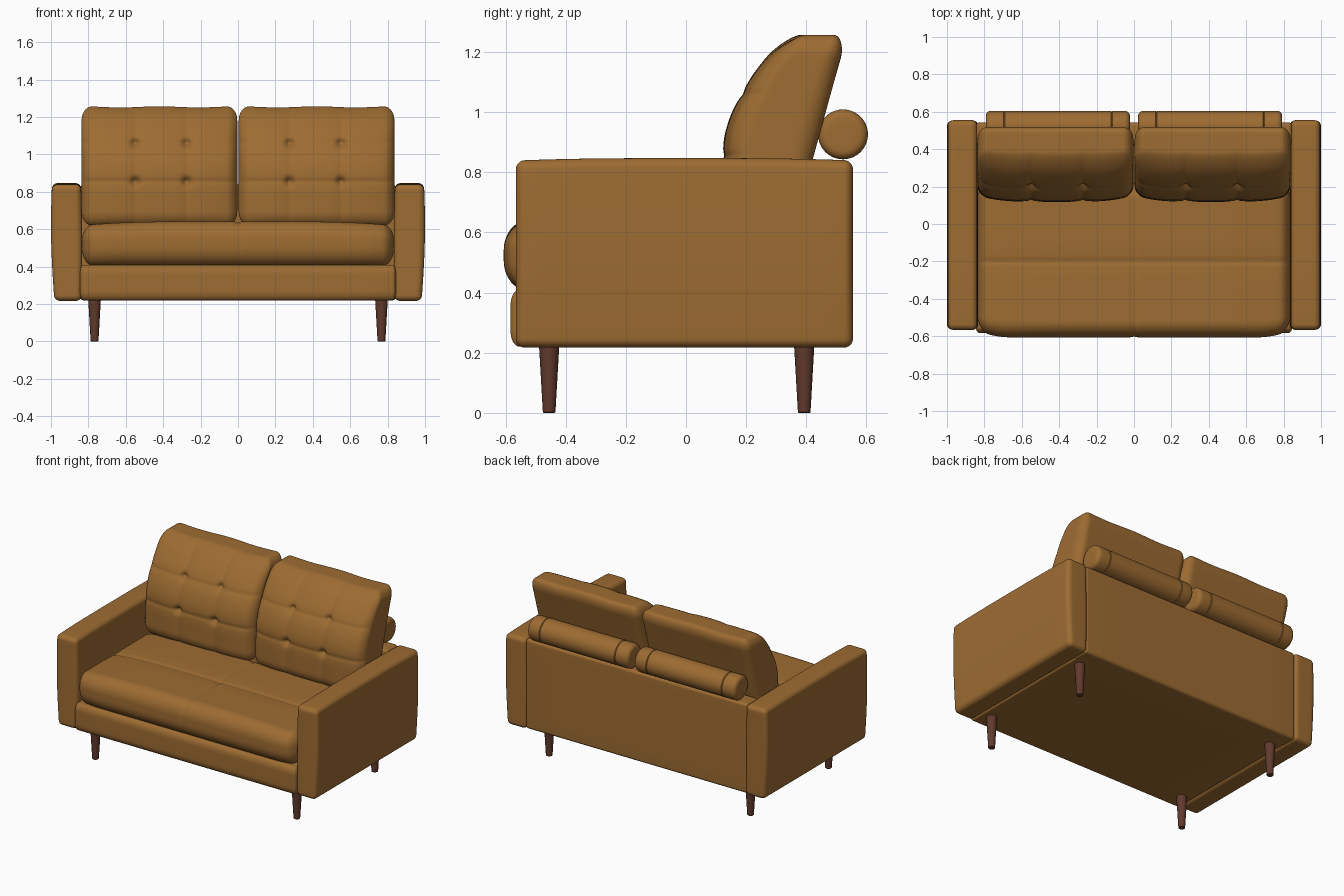
import bpy, bmesh, math
from math import exp, pi, tan, cos, sin
from mathutils import Vector

if "Cube" in bpy.data.objects:
    bpy.data.objects.remove(bpy.data.objects["Cube"])

def material(name, col):
    m = bpy.data.materials.new(name)
    m.diffuse_color = (*col, 1)
    m.use_nodes = True
    m.node_tree.nodes["Principled BSDF"].inputs["Base Color"].default_value = m.diffuse_color
    return m

LEATHER = material("tan leather", (0.34, 0.15, 0.032))
WOOD = material("dark wood", (0.12, 0.042, 0.026))

def finish(name, bm, mat):
    bmesh.ops.remove_doubles(bm, verts=bm.verts, dist=1e-5)
    bmesh.ops.recalc_face_normals(bm, faces=bm.faces)
    me = bpy.data.meshes.new(name)
    bm.to_mesh(me)
    bm.free()
    me.materials.append(mat)
    ob = bpy.data.objects.new(name, me)
    bpy.context.collection.objects.link(ob)
    for p in me.polygons:
        p.use_smooth = True
    return ob

def axis(h, r, n, k=5):
    """Grid positions along one axis: fine in the rounded corners, even between."""
    c = h - r
    hi = [c + r * tan(pi / 4 * i / k) for i in range(k + 1)]
    mid = [-c + 2 * c * i / n for i in range(1, n)]
    return [-v for v in reversed(hi)] + mid + hi

def rounded_box(name, lo, hi, r, n, shape=None, flip=1):
    """Box with rounded edges (a radius per axis), reshaped by shape(point)."""
    h = [(b - a) / 2 for a, b in zip(lo, hi)]
    c = Vector([(b + a) / 2 for a, b in zip(lo, hi)])
    ax = [axis(h[i], r[i], n[i]) for i in range(3)]

    def place(p):
        q = [max(-(h[i] - r[i]), min(h[i] - r[i], p[i])) for i in range(3)]
        d = Vector([(p[i] - q[i]) / r[i] for i in range(3)]).normalized()
        v = Vector([q[i] + r[i] * d[i] for i in range(3)]) + c
        if shape:
            v = Vector(shape(*v))
        v.x *= flip
        return v

    bm = bmesh.new()
    for i in range(3):
        j, k = (i + 1) % 3, (i + 2) % 3
        for s in (-1, 1):
            rows = []
            for a in ax[j]:
                row = []
                for b in ax[k]:
                    p = [0, 0, 0]
                    p[i], p[j], p[k] = s * h[i], a, b
                    row.append(bm.verts.new(place(p)))
                rows.append(row)
            for a in range(len(rows) - 1):
                for b in range(len(rows[0]) - 1):
                    bm.faces.new((rows[a][b], rows[a + 1][b], rows[a + 1][b + 1], rows[a][b + 1]))
    return finish(name, bm, LEATHER)

def lathe(name, profile, origin, direction, mat, seg=32):
    """Revolve (radius, distance) pairs about an axis through origin."""
    rot = Vector((0, 0, 1)).rotation_difference(Vector(direction))
    bm = bmesh.new()
    rings = [[bm.verts.new(rot @ Vector((r * cos(2 * pi * i / seg), r * sin(2 * pi * i / seg), t))
              + Vector(origin)) for i in range(seg)] for r, t in profile]
    for a, b in zip(rings, rings[1:]):
        for i in range(seg):
            j = (i + 1) % seg
            bm.faces.new((a[i], a[j], b[j], b[i]))
    bm.faces.new(rings[0])
    bm.faces.new(rings[-1])
    ob = finish(name, bm, mat)
    bpy.context.view_layer.objects.active = ob
    ob.select_set(True)
    bpy.ops.object.shade_smooth_by_angle(angle=math.radians(40))
    ob.select_set(False)
    return ob

def line(d, w):
    return exp(-(d / w) ** 2)

# Base with front rail, and back panel
rounded_box("base_rail", (-0.845, -0.583, 0.22), (0.845, 0.5, 0.41), (0.02, 0.03, 0.05), (8, 8, 4))
rounded_box("back_panel", (-0.845, 0.42, 0.22), (0.845, 0.543, 0.838), (0.02, 0.02, 0.02), (8, 2, 8))

# Arms: outer and inner faces slightly puffed
def arm_shape(x, y, z):
    up = (z - 0.22) / 0.625
    puff = max(0, sin(pi * min(1, up * 0.85)))
    t = (x - 0.915) / 0.073
    return (x + (0.014 * puff if t > 0 else -0.006 * puff) * abs(t) - 0.006 * (1 - up),
            y, z - 0.008 * up * abs(y / 0.56) ** 3)

# Seat cushion: crowned top, centre seam and cross seam
def seat_shape(x, y, z):
    top = max(0, (z - 0.52) / 0.12)
    front = max(0, min(1, (-0.3 - y) / 0.3))
    edge = max(0, (abs(x) - 0.66) / 0.175)
    z -= top * (0.022 * abs(x / 0.835) ** 4 + 0.008 * line(x, 0.012)
                + 0.006 * line(y + 0.2, 0.012) + 0.004 * line(y + 0.2, 0.06))
    return x, y + front * (0.035 * edge ** 2 + 0.004 * line(x, 0.012)), z

rounded_box("seat_cushion", (-0.835, -0.606, 0.405), (0.835, 0.22, 0.642),
            (0.06, 0.085, 0.1), (90, 60, 4), seat_shape)

# Back cushions: leaning profile with seams and pinched tufts on the front
def back_shape(x, y, z):
    t = (y - 0.3) / 0.15
    f = 0.118 + 1.2 * max(0, z - 0.83) ** 2
    b = 0.36 + 0.275 * (z - 0.62)
    w = max(0, -t)
    u = (x - 0.42) / 0.415
    push = 0.035 * abs(u) ** 4
    for sx in (0.275, 0.55):
        push += 0.004 * line(x - sx, 0.012) + 0.006 * line(x - sx, 0.045)
        for sz in (0.855, 1.06):
            push += 0.024 * line(math.hypot(x - sx, z - sz), 0.022)
    for sz in (0.855, 1.06):
        push += 0.004 * line(z - sz, 0.012) + 0.004 * line(z - sz, 0.04)
    top = max(0, (z - 1.1) / 0.157)
    return (x, (f + b) / 2 + t * (b - f) / 2 + w * push,
            z - 0.006 * top * (1 - math.cos(2 * pi * u)) / 2)

# Bolster outline: rounded ends, seam grooves near each end
R, L = 0.083, 0.77
end = [(0.03, 0.0)] + [(R - 0.028 + 0.028 * sin(a * pi / 10), 0.028 - 0.028 * cos(a * pi / 10)) for a in range(6)]
half = end + [(R, 0.094), (R - 0.004, 0.098), (R, 0.102)]
bolster = half + [(r, L - t) for r, t in reversed(half)]

for s, side in ((-1, "left"), (1, "right")):
    rounded_box(side + "_arm", (0.842, -0.566, 0.217), (0.988, 0.555, 0.847),
                (0.03, 0.03, 0.03), (4, 16, 16), arm_shape, s)
    rounded_box(side + "_back_cushion", (0.004, 0.15, 0.62), (0.836, 0.45, 1.257),
                (0.055, 0.07, 0.075), (80, 6, 64), back_shape, s)
    lathe(side + "_bolster", bolster, (s * 0.022, 0.522, 0.926), (s, 0, 0), LEATHER, 40)
    # Tapered legs
    for y, end_name in ((-0.455, "front"), (0.393, "back")):
        lathe(f"{side}_{end_name}_leg", [(0.018, 0), (0.021, 0.003), (0.034, 0.23)],
              (s * 0.767, y, 0), (0, 0, 1), WOOD, 24)
